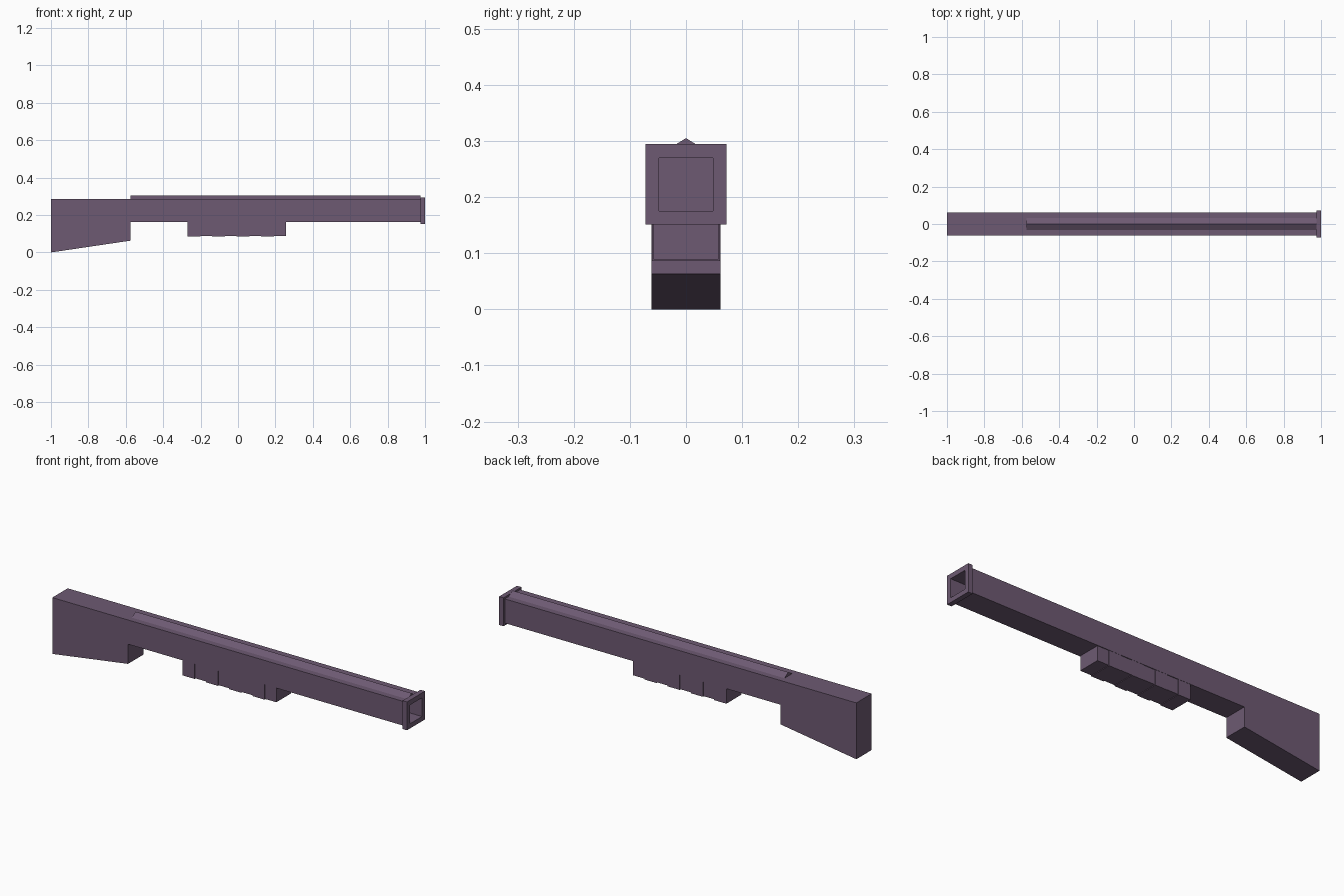
import bpy
import bmesh

cube = bpy.data.objects.get("Cube")
if cube:
    bpy.data.objects.remove(cube, do_unlink=True)

# Single dusty purple colour
purple = bpy.data.materials.new("dusty_purple")
purple.use_nodes = True
colour = (0.155, 0.102, 0.17, 1)
purple.diffuse_color = colour
bsdf = next(n for n in purple.node_tree.nodes if n.type == 'BSDF_PRINCIPLED')
bsdf.inputs["Base Color"].default_value = colour


def extrude_outline(name, points, move):
    """Close an outline of 3D points and extrude it along a vector."""
    bm = bmesh.new()
    face = bm.faces.new([bm.verts.new(p) for p in points])
    result = bmesh.ops.extrude_face_region(bm, geom=[face], use_keep_orig=True)
    moved = [v for v in result["geom"] if isinstance(v, bmesh.types.BMVert)]
    bmesh.ops.translate(bm, verts=moved, vec=move)
    bmesh.ops.recalc_face_normals(bm, faces=bm.faces)
    mesh = bpy.data.meshes.new(name)
    bm.to_mesh(mesh)
    bm.free()
    mesh.materials.append(purple)
    obj = bpy.data.objects.new(name, mesh)
    bpy.context.collection.objects.link(obj)
    return obj


def box(name, x0, x1, half_width, z0, z1):
    """Box centred on y = 0."""
    outline = [(x0, -half_width, z0), (x1, -half_width, z0),
               (x1, -half_width, z1), (x0, -half_width, z1)]
    return extrude_outline(name, outline, (0, 2 * half_width, 0))


# Stock and square barrel in one side profile
HALF = 0.0615
BOTTOM, TOP = 0.163, 0.286
MUZZLE = 0.975
STOCK = -0.575
profile = [(-1, 0), (STOCK, 0.063), (STOCK, BOTTOM),
           (MUZZLE, BOTTOM), (MUZZLE, TOP), (-1, TOP)]
body = extrude_outline("stock_and_barrel",
                       [(x, -HALF, z) for x, z in profile], (0, 2 * HALF, 0))

# Square collar at the muzzle
collar = box("muzzle_collar", MUZZLE, 1, 0.072, 0.151, 0.295)

# Hollow bore through the collar and into the barrel
cutter = box("bore_cutter", 0.8, 1.1, 0.048, 0.175, 0.27)
cutter.hide_render = True
for part in (body, collar):
    mod = part.modifiers.new("bore", 'BOOLEAN')
    mod.operation = 'DIFFERENCE'
    mod.solver = 'EXACT'
    mod.object = cutter
    bpy.context.view_layer.objects.active = part
    bpy.ops.object.modifier_apply(modifier=mod.name)
bpy.data.objects.remove(cutter, do_unlink=True)

# Triangular sighting rib along the top of the barrel
extrude_outline("top_rib",
                [(STOCK, -0.031, TOP), (STOCK, 0.031, TOP), (STOCK, 0, 0.305)],
                (MUZZLE - STOCK, 0, 0))

# Pump grip: recessed core with evenly spaced raised bands
box("pump_grip", -0.269, 0.256, 0.058, 0.089, BOTTOM + 0.005)
for i in range(4):
    start = -0.269 + i * 0.131
    box(f"pump_band_{i + 1}", start, start + 0.068, 0.0605, 0.086, BOTTOM + 0.003)
